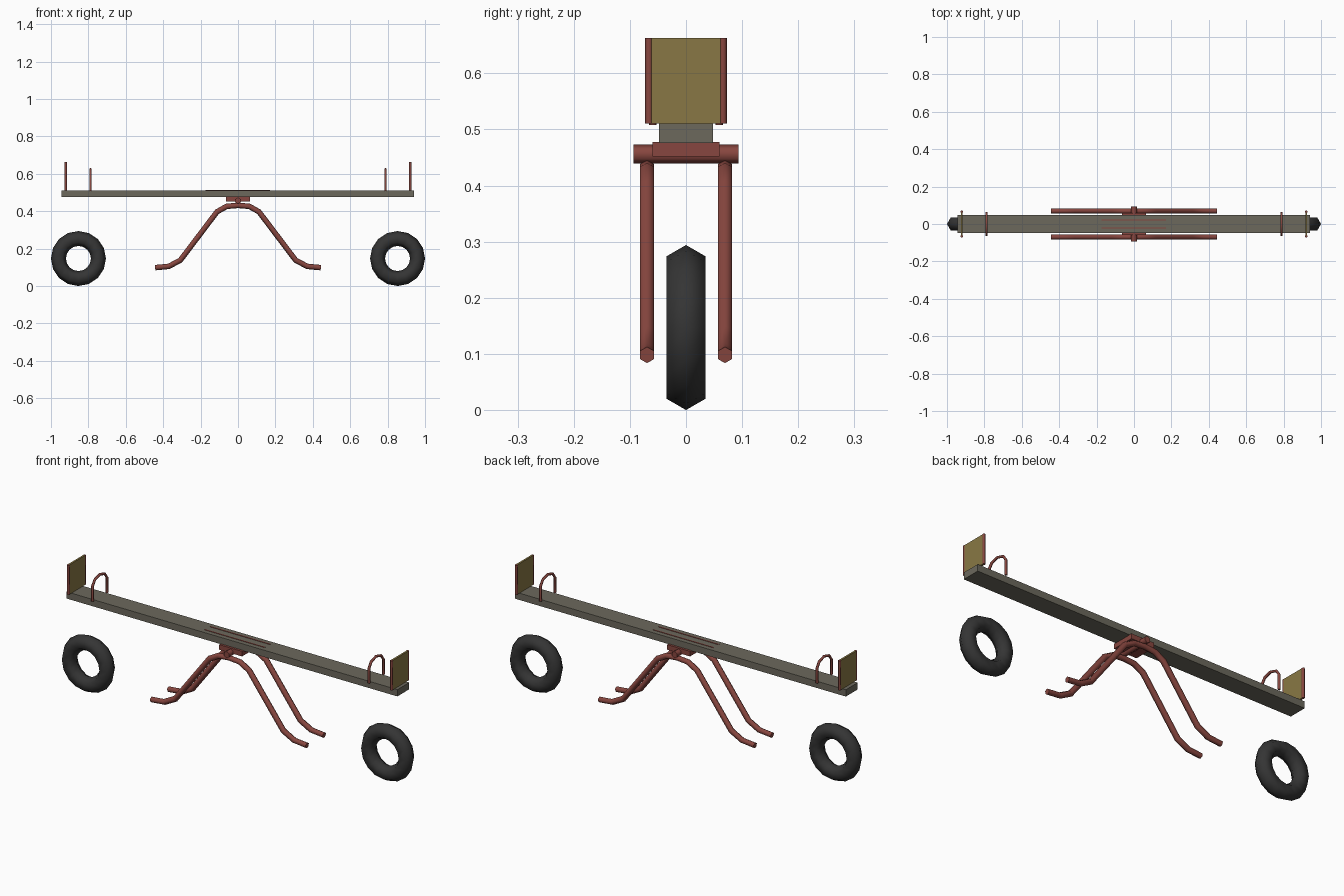
import bpy, bmesh, math
from mathutils import Vector

if "Cube" in bpy.data.objects:
    bpy.data.objects.remove(bpy.data.objects["Cube"])


def material(name, rgb):
    m = bpy.data.materials.new(name)
    m.diffuse_color = (*rgb, 1)
    m.use_nodes = True
    m.node_tree.nodes["Principled BSDF"].inputs["Base Color"].default_value = m.diffuse_color
    return m


WOOD = material("weathered grey wood", (0.150, 0.140, 0.108))
RED = material("faded red metal", (0.245, 0.062, 0.050))
GOLD = material("dull yellow panel", (0.250, 0.187, 0.058))
RUBBER = material("black rubber", (0.035, 0.035, 0.035))


def finish(name, bm, mat, angle=None):
    bmesh.ops.recalc_face_normals(bm, faces=bm.faces)
    me = bpy.data.meshes.new(name)
    bm.to_mesh(me)
    bm.free()
    me.materials.append(mat)
    ob = bpy.data.objects.new(name, me)
    bpy.context.collection.objects.link(ob)
    if angle:
        bpy.ops.object.select_all(action='DESELECT')
        ob.select_set(True)
        bpy.context.view_layer.objects.active = ob
        bpy.ops.object.shade_smooth_by_angle(angle=math.radians(angle))
    return ob


def box(name, lo, hi, mat):
    bm = bmesh.new()
    bmesh.ops.create_cube(bm, size=1)
    for v in bm.verts:
        v.co = [l + (c + 0.5) * (h - l) for c, l, h in zip(v.co, lo, hi)]
    return finish(name, bm, mat)


def tube(name, pts, side, r, mat, sides=6):
    """Sweep a polygon along a path lying in the plane perpendicular to side."""
    pts, side = [Vector(p) for p in pts], Vector(side)
    bm = bmesh.new()
    rings = []
    for i, p in enumerate(pts):
        a = (p - pts[max(i - 1, 0)]).normalized()
        b = (pts[min(i + 1, len(pts) - 1)] - p).normalized()
        t = (a + b).normalized()
        n = side.cross(t)
        # widen the ring at bends so the tube keeps its thickness
        mitre = 1 / max(t.dot(b if b.length else a), 0.5)
        rings.append([bm.verts.new(p + n * (r * mitre * math.cos(k * math.tau / sides))
                                   + side * (r * math.sin(k * math.tau / sides)))
                      for k in range(sides)])
    for q, s in zip(rings, rings[1:]):
        for k in range(sides):
            j = (k + 1) % sides
            bm.faces.new((q[k], q[j], s[j], s[k]))
    bm.faces.new(rings[0])
    bm.faces.new(rings[-1])
    return finish(name, bm, mat, 65)


def tyre(name, x, z, major, minor, seg=16, sides=6):
    bm = bmesh.new()
    rings = []
    for i in range(seg):
        a = math.tau * i / seg
        ring = []
        for k in range(sides):
            b = math.tau * k / sides
            d = major + minor * math.cos(b)
            ring.append(bm.verts.new((x + d * math.cos(a), minor * math.sin(b), z + d * math.sin(a))))
        rings.append(ring)
    for i in range(seg):
        q, s = rings[i], rings[(i + 1) % seg]
        for k in range(sides):
            j = (k + 1) % sides
            bm.faces.new((q[k], q[j], s[j], s[k]))
    return finish(name, bm, RUBBER, 65)


def mirrored(half):
    """Complete a symmetric (u, z) path whose last point is on the centre line."""
    return half + [(-u, z) for u, z in reversed(half[:-1])]


# plank
box("plank", (-0.945, -0.048, 0.476), (0.942, 0.048, 0.511), WOOD)

# pivot bracket and cross pipe below the plank
box("pivot_bracket", (-0.065, -0.06, 0.452), (0.065, 0.06, 0.478), RED)
tube("pivot_pipe", [(0, -0.094, 0.456), (0, 0.094, 0.456)], (1, 0, 0), 0.017, RED)

# bent support legs and thin strips on top of the plank
leg = mirrored([(-0.443, 0.098), (-0.37, 0.105), (-0.308, 0.138), (-0.112, 0.397),
                (-0.06, 0.426), (0, 0.431)])
for label, s in (("front", -1), ("back", 1)):
    tube(label + "_leg", [(x, s * 0.0695, z) for x, z in leg], (0, 1, 0), 0.0145, RED)
    box(label + "_top_strip", (-0.173, s * 0.021 - 0.003, 0.505),
        (0.17, s * 0.021 + 0.003, 0.513), RED)

# both ends: hand grip, backrest with side rods, half-buried tyre
grip = mirrored([(-0.059, 0.508), (-0.059, 0.585), (-0.04, 0.612), (0, 0.624)])
for label, s in (("left", -1), ("right", 1)):
    tube(label + "_handle", [(s * 0.788, y, z) for y, z in grip], (1, 0, 0), 0.0065, RED)
    x = s * 0.921
    box(label + "_backrest", (x - 0.005, -0.062, 0.511), (x + 0.005, 0.062, 0.663), GOLD)
    for side, t in (("front", -1), ("back", 1)):
        tube(f"{label}_backrest_{side}_rod", [(x, t * 0.066, 0.511), (x, t * 0.066, 0.663)],
             (1, 0, 0), 0.007, RED)
    tyre(label + "_tyre", s * 0.853, 0.147, 0.107, 0.04)
